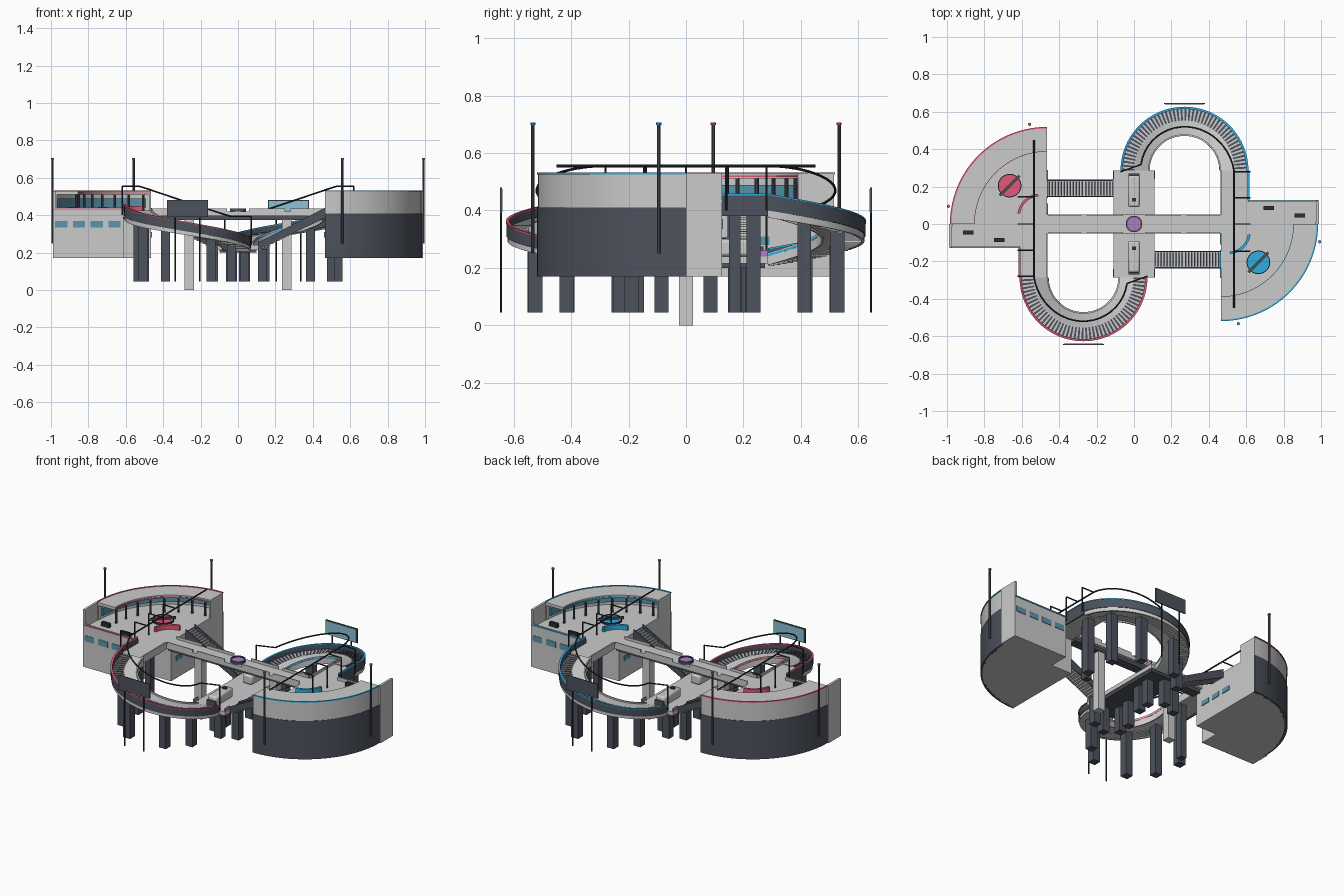
import bpy, bmesh
from math import sin, cos, pi, radians, hypot
from mathutils import Matrix, Vector

if "Cube" in bpy.data.objects:
    bpy.data.objects.remove(bpy.data.objects["Cube"])

def material(name, *rgb):
    m = bpy.data.materials.new(name)
    m.diffuse_color = (*rgb, 1)
    m.use_nodes = True
    m.node_tree.nodes["Principled BSDF"].inputs["Base Color"].default_value = m.diffuse_color
    return m

DARK = material("dark_steel", .075, .085, .11)
BLACK = material("black_trim", .025, .03, .035)
RED = material("red_trim", .75, .1, .2)
BLUE = material("blue_trim", .03, .42, .75)
GLASS = material("window_glass", .1, .3, .42)
SCREEN = material("screen_glass", .25, .55, .68)
PURPLE = material("purple_trim", .42, .2, .55)
turn = Matrix()          # half-turn used for the second team side
side = "left"

def finish(name, bm, mat=None):
    bmesh.ops.transform(bm, matrix=turn, verts=bm.verts)
    bmesh.ops.recalc_face_normals(bm, faces=bm.faces)
    me = bpy.data.meshes.new(name)
    bm.to_mesh(me)
    bm.free()
    if mat:
        me.materials.append(mat)
    ob = bpy.data.objects.new(side + "_" + name, me)
    bpy.context.collection.objects.link(ob)
    return ob

def add_box(bm, x0, x1, y0, y1, z0, z1, rot=0):
    c = Matrix.Translation(((x0+x1)/2, (y0+y1)/2, (z0+z1)/2)) @ Matrix.Rotation(rot, 4, 'Z')
    bmesh.ops.create_cube(bm, size=1, matrix=c @ Matrix.Diagonal((x1-x0, y1-y0, z1-z0, 1)))

def box(name, *dims, mat=None, rot=0):
    bm = bmesh.new()
    add_box(bm, *dims, rot=rot)
    return finish(name, bm, mat)

def cyl(name, x, y, z0, z1, r, mat=None, n=32):
    bm = bmesh.new()
    bmesh.ops.create_cone(bm, cap_ends=True, segments=n, radius1=r, radius2=r, depth=z1-z0,
                          matrix=Matrix.Translation((x, y, (z0+z1)/2)))
    return finish(name, bm, mat)

def prism(name, pts, z0, z1, mat=None):
    bm = bmesh.new()
    f = bm.faces.new([bm.verts.new((*p, z0)) for p in pts])
    top = bmesh.ops.extrude_face_region(bm, geom=[f])["geom"]
    bmesh.ops.translate(bm, vec=(0, 0, z1-z0), verts=[v for v in top if isinstance(v, bmesh.types.BMVert)])
    return finish(name, bm, mat)

def add_arc(bm, c, r0, r1, a0, a1, zlo, zhi, n):
    """Annular sector; zlo and zhi are (start, end) heights."""
    rows = []
    for i in range(n+1):
        t = i/n
        a = radians(a0+(a1-a0)*t)
        lo, hi = zlo[0]+(zlo[1]-zlo[0])*t, zhi[0]+(zhi[1]-zhi[0])*t
        rows.append([bm.verts.new((c[0]+r*cos(a), c[1]+r*sin(a), z))
                     for r, z in ((r0, lo), (r1, lo), (r1, hi), (r0, hi))])
    for p, q in zip(rows, rows[1:]):
        for k in range(4):
            bm.faces.new((p[k], p[(k+1) % 4], q[(k+1) % 4], q[k]))
    bm.faces.new(rows[0])
    bm.faces.new(rows[-1])

def arc(name, c, r0, r1, a0, a1, zlo, zhi, mat=None, n=40):
    bm = bmesh.new()
    pair = lambda z: z if isinstance(z, tuple) else (z, z)
    add_arc(bm, c, r0, r1, a0, a1, pair(zlo), pair(zhi), n)
    return finish(name, bm, mat)

def pipe(name, pts, r, mat=BLACK):
    bm = bmesh.new()
    for p, q in zip(pts, pts[1:]):
        p, q = Vector(p), Vector(q)
        m = Matrix.Translation((p+q)/2) @ (q-p).to_track_quat('Z', 'Y').to_matrix().to_4x4()
        bmesh.ops.create_cone(bm, cap_ends=True, segments=8, radius1=r, radius2=r, depth=(q-p).length, matrix=m)
    return finish(name, bm, mat)

C = (-.465, 0)           # quarter-round base centre
R = (-.27, -.285)        # curved ramp centre
TOP, LOW = .42, .24      # upper and lower floor heights

def build_side(team):
    # quarter-round base with lower front annex
    pts = [(C[0]+.508*cos(radians(a)), .508*sin(radians(a))) for a in range(90, 181, 3)]
    prism("base_body", pts + [(-.985, -.125), (-.61, -.125), (-.61, 0), C], .17, TOP)
    arc("base_lower_wall", C, .5, .518, 90, 180, .17, .41, DARK)
    arc("base_upper_wall", C, .503, .515, 90, 180, .41, .53)
    arc("base_roof", C, .39, .512, 90, 180, .512, .53)
    arc("roof_trim", C, .511, .519, 90, 180, .526, .533, team)
    arc("roof_inner_trim", C, .387, .391, 90, 180, .516, .522, team)
    arc("gallery_glass", C, .492, .502, 93, 177, .44, .488, GLASS)
    box("gallery_end_wall", -.475, -.465, .39, .513, TOP, .53)
    box("annex_side_wall", -.99, -.975, -.125, 0, .17, .53)
    box("annex_parapet", -.985, -.61, -.125, -.117, TOP, .44)
    box("annex_trim", -.985, -.61, -.128, -.12, .43, .437, mat=team)
    for k in range(8):
        a = radians(96 + k*11.5)
        cyl("gallery_column", C[0]+.4*cos(a), .4*sin(a), TOP, .514, .007, DARK, 10)
    for k in range(4):
        x = -.945 + k*.095
        box("annex_window", x-.033, x+.033, -.128, -.12, .335, .37, mat=GLASS)
    for y in (.08, .17, .26):
        box("inner_window", -.468, -.461, y-.03, y+.03, .28, .31, mat=GLASS)

    # floor fittings
    cyl("spawn_disc", -.665, .205, TOP, .428, .06, team)
    arc("spawn_disc_rim", (-.665, .205), .058, .063, 0, 360, TOP, .432, BLACK)
    box("spawn_disc_bar", -.74, -.59, .198, .212, .428, .44, mat=DARK, rot=pi/4)
    arc("curved_barrier", (-.502, .04), .108, .122, 95, 172, TOP, .45, team, 16)
    for x, y in ((-.885, -.045), (-.72, -.085)):
        box("bench", x-.028, x+.028, y-.01, y+.01, TOP, .445, mat=BLACK)

    # link deck from base to ramp
    box("link_deck", -.612, -.465, -.285, 0, .39, TOP)
    box("link_parapet", -.615, -.607, -.285, -.125, .38, .455, mat=DARK)
    box("link_trim", -.617, -.606, -.285, -.125, .453, .459, mat=team)
    box("link_inner_curb", -.471, -.463, -.285, -.05, .39, .435)

    # curved stairs beside a smooth curved ramp
    bm, stripes = bmesh.new(), bmesh.new()
    n = 48
    for i in range(n):
        z = TOP + (LOW-TOP)*(i+.5)/n
        a, d = 180 + 180*i/n, 180/n
        add_arc(bm, R, .262, .335, a, a+d, (z-.035, z-.035), (z, z), 1)
        add_arc(stripes, R, .268, .33, a+d*.5, a+d, (z, z), (z+.002, z+.002), 1)
    finish("curved_steps", bm)
    finish("curved_step_edges", stripes, DARK)
    arc("curved_ramp", R, .19, .264, 180, 360, (TOP-.03, LOW-.03), (TOP+.004, LOW+.004))
    arc("ramp_outer_wall", R, .331, .34, 180, 360, (TOP-.02, LOW-.015), (TOP+.035, LOW+.025), DARK)
    arc("ramp_outer_skirt", R, .325, .336, 180, 360, (TOP-.045, LOW-.03), (TOP-.02, LOW-.015))
    arc("ramp_outer_trim", R, .33, .342, 180, 360, (TOP+.034, LOW+.024), (TOP+.039, LOW+.029), team)
    arc("ramp_inner_wall", R, .187, .195, 180, 360, (TOP-.04, LOW-.03), (TOP+.015, LOW+.012))
    arc("ramp_inner_trim", R, .186, .19, 180, 360, (TOP-.002, LOW), (TOP+.005, LOW+.008), team)
    for a in (208, 244, 298, 331):
        x, y = R[0]+.27*cos(radians(a)), R[1]+.27*sin(radians(a))
        box("ramp_pillar", x-.024, x+.024, y-.024, y+.024, .045, TOP-.02-.18*(a-180)/180, mat=DARK)
    box("link_pillar", -.56, -.51, -.26, -.21, .045, .39, mat=DARK)
    box("link_pillar_inner", -.515, -.475, -.19, -.15, .045, .39, mat=DARK)

    # straight stairs down to the lower platform
    bm, stripes = bmesh.new(), bmesh.new()
    n, dx = 22, .355/22
    for i in range(n):
        x, z = -.465 + i*dx, TOP + (LOW-TOP)*(i+.5)/n
        add_box(bm, x, x+dx, .148, .232, z-.03, z)
        add_box(stripes, x+dx*.5, x+dx, .152, .228, z, z+.002)
    finish("straight_steps", bm)
    finish("straight_step_edges", stripes, DARK)
    for y in (.144, .231):
        bm = bmesh.new()
        ends = [(-.465, TOP-.035), (-.465, TOP+.02), (-.11, LOW+.015), (-.11, LOW-.025)]
        f = bm.faces.new([bm.verts.new((x, y, z)) for x, z in ends])
        g = bmesh.ops.extrude_face_region(bm, geom=[f])["geom"]
        bmesh.ops.translate(bm, vec=(0, .006, 0), verts=[v for v in g if isinstance(v, bmesh.types.BMVert)])
        finish("stair_stringer", bm, DARK)
    box("stair_trim", -.465, -.461, .145, .235, TOP, .426, mat=team)

    # overhead rail with brackets, following the ramp
    pts = [(-.535, .45, .555), (-.535, -.2, .555)]
    for i in range(21):
        a = radians(180 + 172*i/20)
        t = i/20
        pts.append((R[0]+.235*cos(a)-.03*(1-t)**4, R[1]+.235*sin(a), .555-.16*t*t*(3-2*t)))
    pipe("overhead_rail", pts, .0045)
    for y in (.145, 0, -.14, -.28):
        pipe("rail_bracket", [(-.535, y, .555), (-.62, y, .555), (-.62, y, .4)], .004)
    pipe("rail_end_bracket", [pts[-1], (.07, -.28, .395), (.07, -.28, .24)], .004)

    # light masts and billboard
    for x, y in ((-.558, .533), (-.992, .095)):
        cyl("mast", x, y, .25, .7, .0065, DARK, 10)
        cyl("mast_tip", x, y, .698, .706, .009, team, 10)
    box("billboard", -.38, -.16, -.648, -.641, .39, .48, mat=DARK)
    box("billboard_screen", -.375, -.165, -.642, -.638, .395, .475, mat=SCREEN)
    for x in (-.335, -.205):
        cyl("billboard_post", x, -.644, .045, .48, .004, BLACK, 8)

    # half of the lower platform, its pillars and block
    box("lower_platform", -.11, .11, -.285, 0, .215, LOW)
    box("platform_underframe", -.1, .1, -.275, 0, .2, .215, mat=DARK)
    for x in (-.112, .106):
        box("platform_curb", x, x+.006, -.285, -.24, LOW, .262, mat=PURPLE)
    block = box("cover_block", -.032, .032, -.26, -.09, LOW, .30)
    b = block.modifiers.new("bevel", 'BEVEL')
    b.width, b.segments = .012, 2
    box("block_cap", -.012, .012, -.14, -.12, .3, .306, mat=BLACK)
    box("block_end", -.03, .03, -.27, -.255, LOW, .275, mat=DARK)
    for x, y in ((-.04, -.17), (.035, -.23), (-.03, -.085), (.13, -.19)):
        box("platform_pillar", x-.024, x+.024, y-.024, y+.024, .045, .22, mat=DARK)
    # half of the upper bridge
    box("upper_bridge", -.465, 0, -.05, .05, .395, TOP)
    box("bridge_underbeam", -.465, 0, -.03, .03, .375, .395, mat=DARK)
    for y in (-.05, .044):
        for x0, x1 in ((-.46, -.28), (-.25, -.06)):
            box("bridge_curb", x0, x1, y, y+.006, TOP, .437)
    box("bridge_pillar", -.285, -.235, -.025, .025, 0, .395)

build_side(RED)
turn, side = Matrix.Rotation(pi, 4, 'Z'), "right"
build_side(BLUE)

# centre marker on the bridge
turn, side = Matrix(), "centre"
cyl("marker_disc", 0, 0, TOP, .43, .042, PURPLE)
arc("marker_rim", (0, 0), .036, .044, 0, 360, TOP, .436, DARK)

bpy.ops.object.select_all(action='SELECT')
bpy.context.view_layer.objects.active = bpy.context.selected_objects[0]
bpy.ops.object.shade_smooth_by_angle(angle=radians(25))
